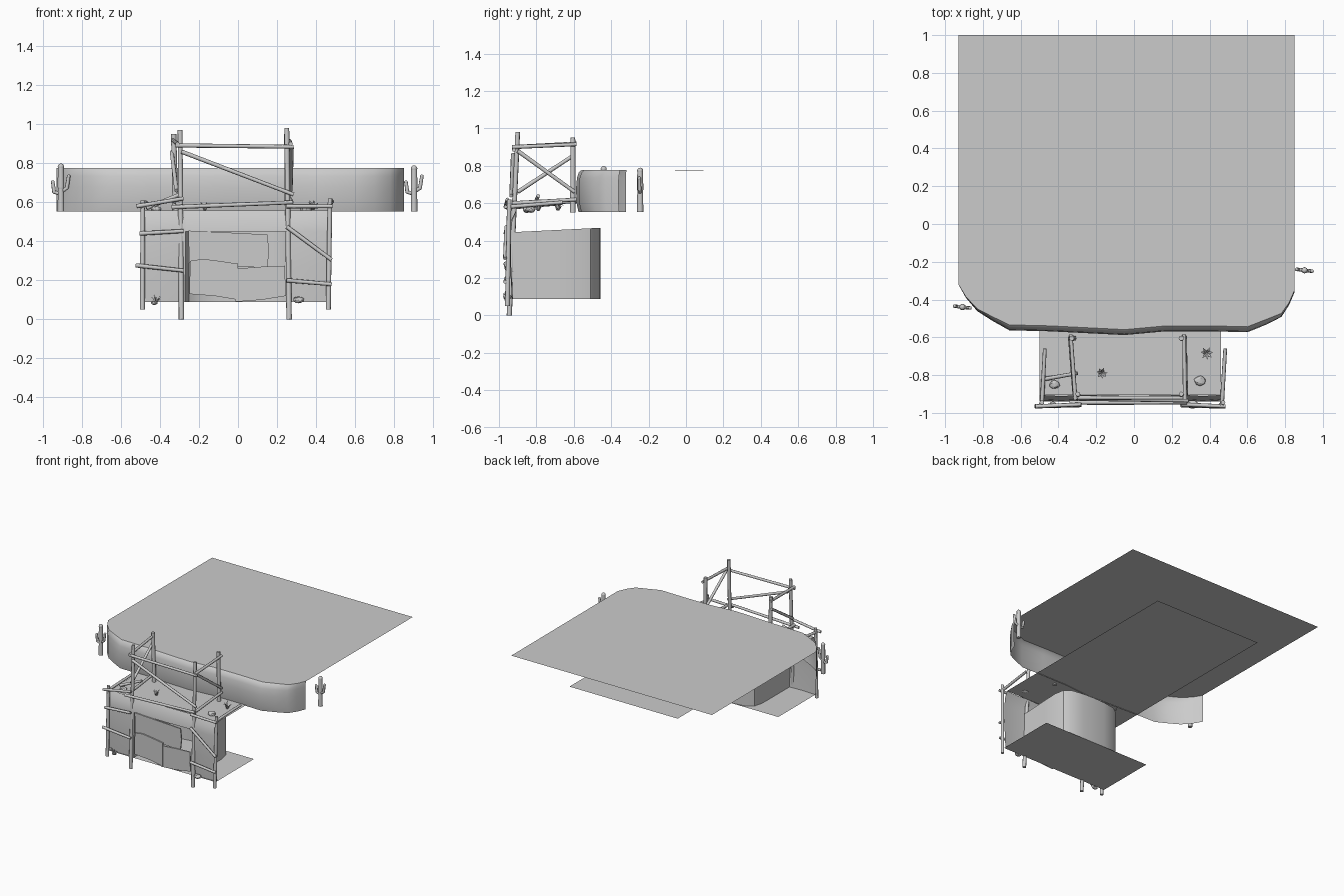
import bpy, bmesh, math, random
from mathutils import Vector

if "Cube" in bpy.data.objects:
    bpy.data.objects.remove(bpy.data.objects["Cube"])

random.seed(4)


def mesh_object(name, verts, faces, smooth=True):
    me = bpy.data.meshes.new(name)
    me.from_pydata([tuple(v) for v in verts], [], faces)
    me.update()
    ob = bpy.data.objects.new(name, me)
    bpy.context.collection.objects.link(ob)
    if smooth:
        bpy.context.view_layer.objects.active = ob
        ob.select_set(True)
        bpy.ops.object.shade_smooth_by_angle(angle=math.radians(40))
        ob.select_set(False)
    return ob


def loft(name, rows, cap=None):
    """Skin equal-length open rows; cap adds a flat face from the last row plus extra points."""
    n = len(rows[0])
    verts = [p for r in rows for p in r]
    faces = [(i * n + j, i * n + j + 1, (i + 1) * n + j + 1, (i + 1) * n + j)
             for i in range(len(rows) - 1) for j in range(n - 1)]
    if cap:
        s = len(verts)
        verts += cap
        faces.append(tuple(range(s - n, s + len(cap))))
    return mesh_object(name, verts, faces)


def log(name, a, b, r=0.013, sides=8):
    """Straight timber between two points, a little thinner at one end."""
    a, b = Vector(a), Vector(b)
    d = b - a
    bm = bmesh.new()
    bmesh.ops.create_cone(bm, cap_ends=True, segments=sides, radius1=r, radius2=r * 0.9, depth=d.length)
    me = bpy.data.meshes.new(name)
    bm.to_mesh(me)
    bm.free()
    ob = bpy.data.objects.new(name, me)
    bpy.context.collection.objects.link(ob)
    ob.location = (a + b) / 2
    ob.rotation_mode = 'QUATERNION'
    ob.rotation_quaternion = d.to_track_quat('Z', 'Y')
    bpy.context.view_layer.objects.active = ob
    ob.select_set(True)
    bpy.ops.object.shade_smooth_by_angle(angle=math.radians(50))
    ob.select_set(False)


# Upper plateau: bulging cliff band and flat top sheet
rim = [(-.93, -.32), (-.89, -.39), (-.83, -.46), (-.75, -.51), (-.66, -.56), (-.45, -.565), (-.25, -.575),
       (-.05, -.585), (.17, -.565), (.4, -.565), (.6, -.57), (.7, -.53), (.78, -.49), (.82, -.43), (.85, -.36)]
profile = [(.01, .553), (0, .60), (-.003, .68), (.002, .735), (.012, .765), (.026, .777)]
rows = []
for k, z in profile:
    rows.append([(x, y + k * min(1, (0.94 - abs(x)) * 4), z) for x, y in rim])
loft("upper_plateau", rows, cap=[(.85, 1, .775), (-.93, 1, .775)])

# Lower ledge sheet and ground sheet
L, R = -.5, .46
mesh_object("ledge_floor", [(L, -.905, .558), (R, -.905, .558), (R, .82, .562), (L, .82, .562)], [(0, 1, 2, 3)])
mesh_object("cave_ground", [(L, -.94, .088), (R, -.94, .088), (R, -.455, .088), (L, -.455, .088)], [(0, 1, 2, 3)])

# Rock face with a cave mouth
face = [(-.925, .088), (-.935, .27), (-.935, .45), (-.928, .51), (-.905, .558)]
for name, x0, x1, part in (("rock_face_left", L, -.27, face), ("rock_face_right", .27, R, face),
                           ("rock_face_lintel", -.27, .27, face[2:])):
    loft(name, [[(x0, y, z), ((x0 + x1) / 2, y - .006, z), (x1, y, z)] for y, z in part])

# Rounded recess behind the mouth
plan = [(-.27, -.93), (-.27, -.7), (-.268, -.58), (-.25, -.51), (-.2, -.475), (-.1, -.46),
        (0, -.456), (.1, -.46), (.2, -.475), (.25, -.51), (.268, -.58), (.27, -.7), (.27, -.93)]
loft("cave_recess", [[(x, y, .088) for x, y in plan], [(x, y, .27) for x, y in plan],
                     [(x, y, .445 + (y + .93) * .05) for x, y in plan]])

# Ragged boards over the mouth
boards = [
    ("board_top", -.945, [(-.25, .29), (-.255, .455), (-.05, .445), (.15, .435), (.16, .35), (.15, .265), (0, .27)]),
    ("board_left", -.957, [(-.25, .13), (-.245, .3), (-.18, .31), (-.1, .3), (0, .285), (.0, .1), (-.12, .12)]),
    ("board_right", -.953, [(-.015, .09), (0, .2), (-.01, .26), (.12, .27), (.24, .275), (.245, .12), (.12, .1)]),
]
for name, y, pts in boards:
    n = len(pts)
    v = [(x, y, z) for x, z in pts] + [(x, y + .01, z) for x, z in pts]
    f = [tuple(range(n)), tuple(range(2 * n - 1, n - 1, -1))]
    f += [(i, n + i, n + (i + 1) % n, (i + 1) % n) for i in range(n)]
    mesh_object(name, v, f, smooth=False)

# Tower posts and short outer posts
for name, a, b, r in [
    ("tower_post_front_left", (-.29, -.945, 0), (-.297, -.9, .97), .014),
    ("tower_post_front_right", (.262, -.945, 0), (.25, -.9, .98), .014),
    ("tower_post_back_left", (-.32, -.605, .55), (-.33, -.605, .95), .015),
    ("tower_post_back_right", (.255, -.605, .55), (.25, -.605, .95), .015),
    ("outer_post_left", (-.49, -.955, .05), (-.488, -.945, .61), .013),
    ("outer_post_right", (.463, -.955, .05), (.472, -.945, .62), .013),
]:
    log(name, a, b, r, 10)

# Rails and braces
F = -.945
for name, a, b in [
    ("tower_rail_front", (-.32, -.92, .892), (.285, -.92, .885)),
    ("tower_brace_front", (-.29, -.925, .86), (.285, -.935, .64)),
    ("ledge_rail_front", (-.34, F, .575), (.28, F, .6)),
    ("tower_rail_left", (-.31, -.93, .9), (-.335, -.585, .92)),
    ("tower_rail_right", (.27, -.93, .9), (.265, -.585, .915)),
    ("tower_rail_low_left", (-.31, -.93, .595), (-.335, -.585, .61)),
    ("tower_rail_low_right", (.275, -.93, .6), (.265, -.585, .62)),
    ("tower_brace_left", (-.315, -.9, .66), (-.34, -.595, .86)),
    ("tower_brace_right", (.275, -.9, .88), (.27, -.595, .66)),
    ("tower_rail_back_low", (-.47, -.82, .57), (-.3, -.79, .64)),
    ("outer_rail_left_top", (-.52, -.965, .58), (-.28, -.955, .62)),
    ("outer_rail_left_mid", (-.505, -.965, .44), (-.28, -.96, .453)),
    ("outer_rail_left_low", (-.525, -.965, .277), (-.28, -.96, .25)),
    ("outer_rail_right_top", (.25, -.955, .58), (.485, -.965, .58)),
    ("outer_brace_right", (.25, -.96, .475), (.48, -.968, .305)),
    ("outer_rail_right_low", (.25, -.96, .2), (.48, -.968, .18)),
    ("ledge_rail_left", (-.488, -.96, .575), (-.472, -.66, .6)),
    ("ledge_rail_right", (.465, -.96, .58), (.483, -.66, .605)),
]:
    log(name, a, b, .011)

# Cacti: bevelled curves for trunk and upturned arms
def cactus(name, x, y, z0, z1, tilt):
    c, s = math.cos(tilt), math.sin(tilt)
    h = z1 - z0
    strokes = [([(0, 0), (0, h * .5), (0, h * .93)], .017),
               ([(0, .09), (-.035, .1), (-.042, .15)], .01),
               ([(0, .1), (.03, .12), (.04, .18)], .01)]
    for i, (pts, r) in enumerate(strokes):
        p = [(x + u * c, y + u * s, z0 + w) for u, w in pts]
        for j in range(2):
            log(f"{name}_{i}_{j}", p[j], p[j + 1], r)
        for k, q in enumerate(p[1:]):
            bpy.ops.mesh.primitive_uv_sphere_add(segments=8, ring_count=6, radius=r * .97, location=q)
            bpy.context.object.name = f"{name}_joint_{i}_{k}"
            bpy.ops.object.shade_smooth()


cactus("cactus_left", -.908, -.44, .553, .80, -.12)
cactus("cactus_right", .903, -.245, .553, .79, -.12)

# Grass tufts: fans of thin bent blades
for i, (x, y, z, r) in enumerate([(-.42, -.965, .08, .04), (-.17, -.79, .558, .03), (.385, -.685, .56, .035)]):
    v, f = [], []
    for k in range(7):
        a = k * 2 * math.pi / 7 + random.random() * .4
        dx, dy = math.cos(a), math.sin(a) * (.35 if i == 0 else 1)
        s = len(v)
        h = r * random.uniform(.8, 1.6)
        for t, w, zz in ((.1, .006, 0), (.55, .006, .7), (1, 0, 1)):
            for sgn in (-1, 1):
                v.append((x + dx * r * t - dy * w * sgn, y + dy * r * t + dx * w * sgn, z + h * zz))
        f += [(s, s + 1, s + 3, s + 2), (s + 2, s + 3, s + 5, s + 4)]
    mesh_object(f"grass_tuft_{i}", v, f, smooth=False)

# Stones
for i, (x, y, z, r) in enumerate([(-.42, -.85, .565, .028), (.35, -.83, .567, .032),
                                  (.31, -.955, .1, .028), (-.43, -.955, .085, .018)]):
    bpy.ops.mesh.primitive_ico_sphere_add(subdivisions=2, radius=r, location=(x, y, z))
    ob = bpy.context.object
    ob.name = f"stone_{i}"
    ob.scale = (1, .85, .6)
    for vert in ob.data.vertices:
        vert.co *= random.uniform(.88, 1.08)
